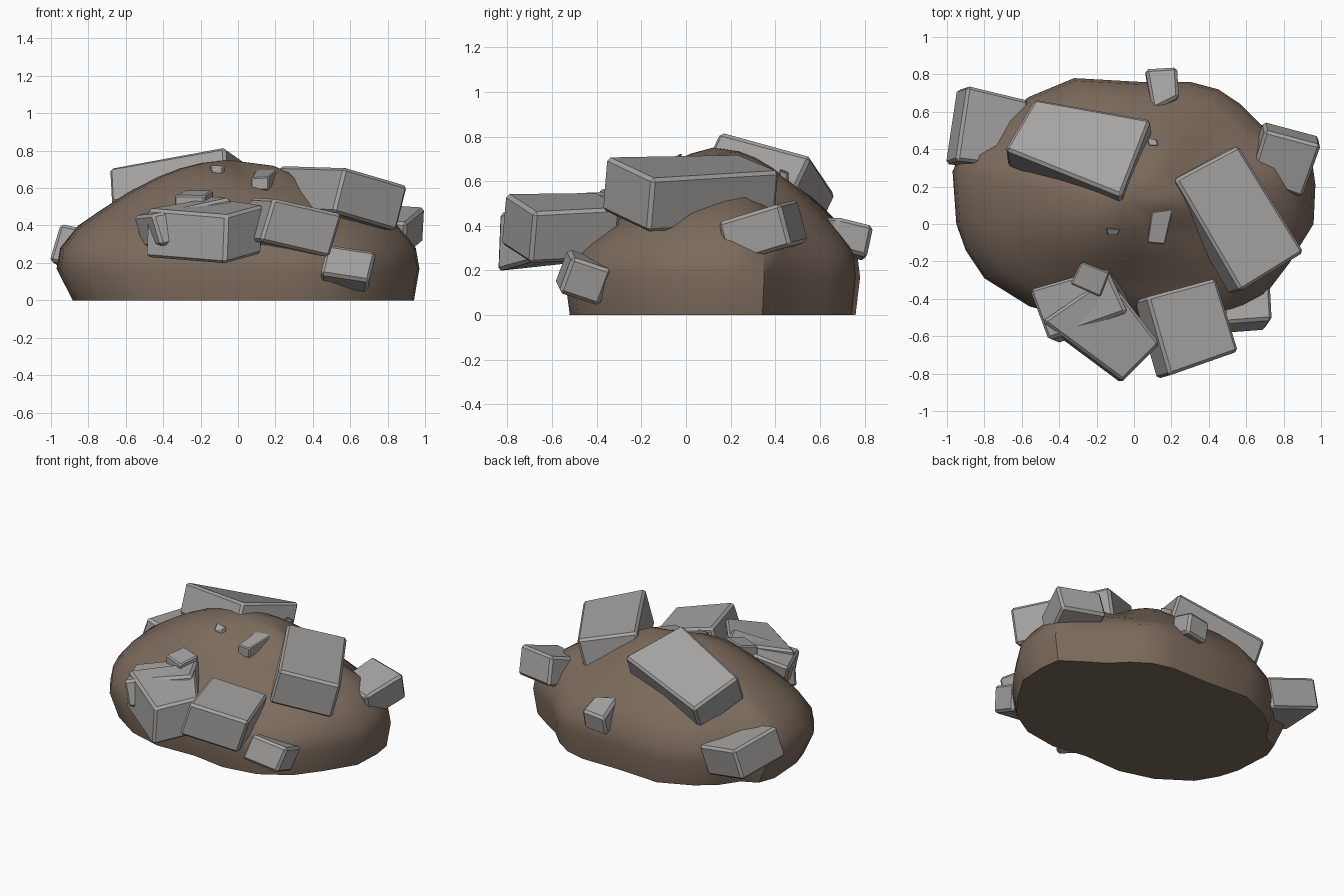
import bpy, bmesh, math
from mathutils import Vector

if "Cube" in bpy.data.objects:
    bpy.data.objects.remove(bpy.data.objects["Cube"])


def material(name, rgb):
    m = bpy.data.materials.new(name)
    m.diffuse_color = (*rgb, 1)
    m.use_nodes = True
    m.node_tree.nodes["Principled BSDF"].inputs["Base Color"].default_value = m.diffuse_color
    return m


EARTH = material("earth brown", (0.20, 0.145, 0.108))
STONE = material("stone grey", (0.38, 0.37, 0.36))


def finish(name, bm, mat):
    bmesh.ops.recalc_face_normals(bm, faces=bm.faces)
    me = bpy.data.meshes.new(name)
    bm.to_mesh(me)
    bm.free()
    me.materials.append(mat)
    ob = bpy.data.objects.new(name, me)
    bpy.context.collection.objects.link(ob)
    return ob


# Mound: plan outline shrunk ring by ring towards a rounded top
outline = [(.97, .21), (.95, .35), (.82, .44), (.68, .53), (.57, .64), (.45, .72),
           (.3, .76), (.03, .76), (-.32, .78), (-.56, .68), (-.7, .58), (-.8, .45),
           (-.92, .4), (-.97, .28), (-.95, 0), (-.9, -.14), (-.8, -.29), (-.56, -.44),
           (-.3, -.51), (0, -.5), (.25, -.54), (.5, -.5), (.7, -.38), (.83, -.21),
           (.96, 0)]
profile = [(.97, 0), (1, .17), (.98, .28), (.88, .40), (.76, .48), (.6, .58),
           (.44, .66), (.32, .705), (.2, .735)]


def bump(t, centre, width):
    return math.exp(-((t - centre) / width) ** 2)


def height(x, y, f, z):
    front = max(0, .1 - y) / .64
    z *= 1 - .12 * front * min(1, f * 1.5)
    if .1 < f < .9:  # shallow hollow at the front and lower right shoulder
        z -= .09 * bump(x, .14, .22) * min(1, front * 5) * min(1, (.9 - f) * 4)
        z -= .05 * bump(x, .4, .2)
    return z


bm = bmesh.new()
rings = []
for f, z in profile:
    ring = []
    for x, y in outline:
        fx = f - .06 * max(0, -x) if z == 0 else f
        px, py = x * fx, .1 + (y - .1) * f
        ring.append(bm.verts.new((px, py, height(px, py, f, z) if z else 0)))
    rings.append(ring)
n = len(outline)
for a, b in zip(rings, rings[1:]):
    for i in range(n):
        j = (i + 1) % n
        bm.faces.new((a[i], a[j], b[j], b[i]))
bm.faces.new(rings[0])
top = bm.verts.new((-.05, .12, .75))
for i in range(n):
    bm.faces.new((rings[-1][i], rings[-1][(i + 1) % n], top))
mound = finish("earth_mound", bm, EARTH)
bpy.context.view_layer.objects.active = mound
mound.select_set(True)
bpy.ops.object.shade_smooth_by_angle(angle=math.radians(40))


# Rocks: four upper corners pushed down along a depth vector, edges chamfered
def rock(name, corners, depth, chamfer=.016):
    bm = bmesh.new()
    up = [bm.verts.new(c) for c in corners]
    low = [bm.verts.new(Vector(c) + Vector(depth)) for c in corners]
    bm.faces.new(up)
    bm.faces.new(low)
    for i in range(4):
        j = (i + 1) % 4
        bm.faces.new((up[i], up[j], low[j], low[i]))
    ob = finish(name, bm, STONE)
    bev = ob.modifiers.new("chamfer", 'BEVEL')
    bev.width = chamfer
    bev.segments = 1
    bev.limit_method = 'NONE'


rock("right_boulder", [(.22, .24, .72), (.57, -.36, .71), (.91, -.15, .61), (.56, .42, .645)],
     (-.06, -.02, -.24))
rock("top_boulder", [(-.69, .40, .71), (-.07, .15, .82), (.09, .56, .71), (-.53, .67, .54)],
     (.01, -.09, -.19))
rock("left_back_boulder", [(-.89, .74, .37), (-.56, .66, .29), (-.63, .30, .34), (-.95, .34, .41)],
     (-.06, -.02, -.2))
rock("right_back_rock", [(.70, .50, .52), (1.0, .42, .50), (.90, .14, .415), (.62, .24, .43)],
     (-.01, .05, -.19))
rock("back_rock", [(.06, .83, .38), (.23, .84, .40), (.24, .68, .44), (.10, .61, .44)],
     (0, -.03, -.14))
rock("front_boulder", [(-.06, -.84, .455), (.14, -.64, .51), (-.14, -.28, .55), (-.49, -.52, .49)],
     (-.01, -.01, -.26))
rock("front_right_boulder", [(.19, -.81, .545), (.56, -.68, .46), (.44, -.29, .48), (.07, -.39, .55)],
     (-.07, -.02, -.23))
rock("front_left_slab", [(-.56, -.35, .45), (-.46, -.62, .46), (-.04, -.47, .55), (-.15, -.23, .56)],
     (.05, -.02, -.17))
rock("front_top_stone", [(-.28, -.2, .59), (-.13, -.26, .59), (-.18, -.39, .56), (-.34, -.32, .56)],
     (0, 0, -.09), .008)
rock("front_low_stone", [(.48, -.53, .30), (.74, -.51, .26), (.73, -.33, .2), (.48, -.33, .23)],
     (-.04, -.06, -.16))
rock("top_stone", [(.10, .10, .705), (.21, .085, .70), (.165, -.11, .66), (.07, -.10, .655)],
     (0, 0, -.07), .006)
rock("small_pebble", [(-.15, -.02, .725), (-.07, -.03, .72), (-.09, -.06, .70), (-.14, -.06, .70)],
     (0, 0, -.06), .004)
rock("back_pebble", [(.07, .46, .64), (.12, .45, .635), (.13, .42, .65), (.08, .42, .655)],
     (0, 0, -.06), .004)
